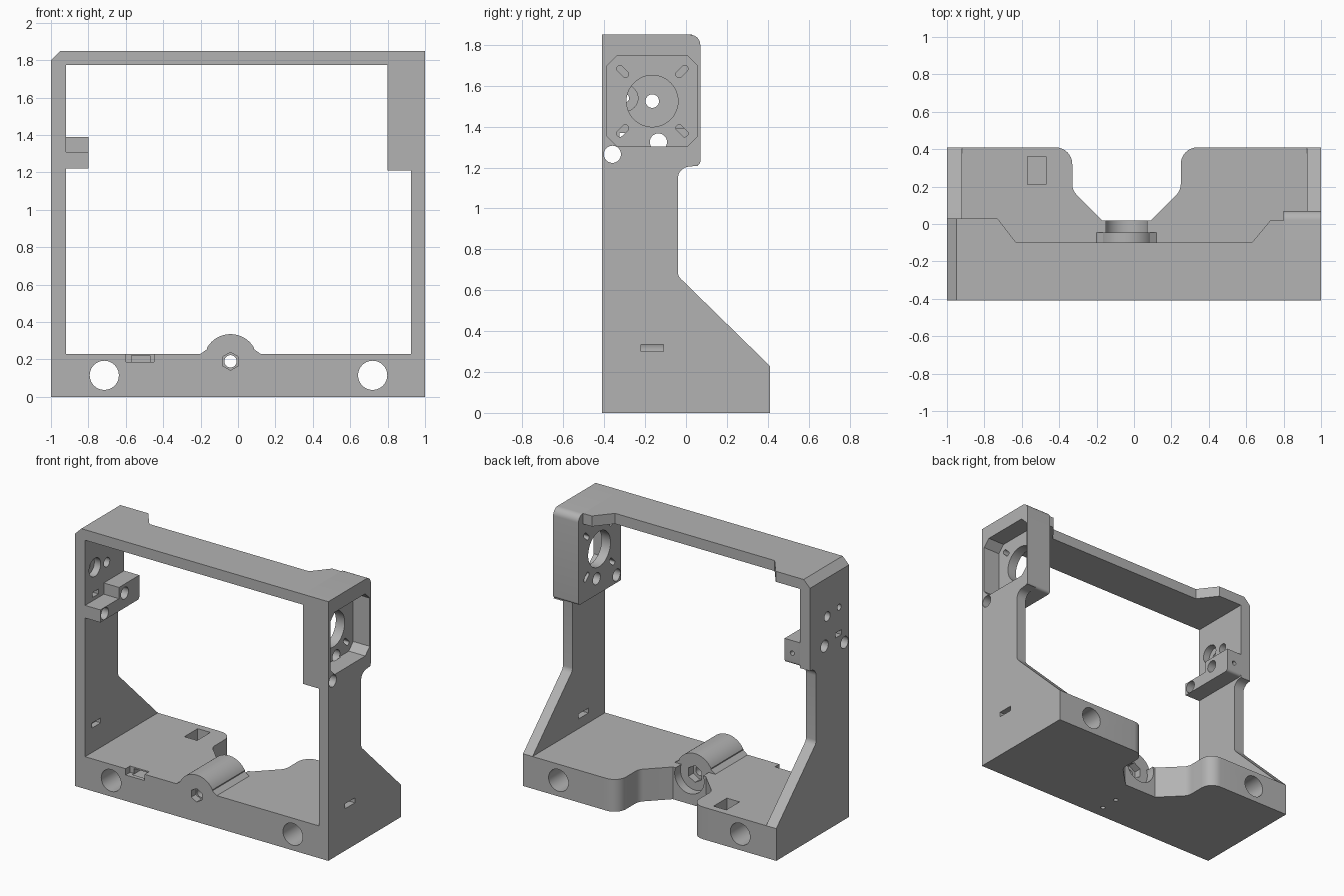
import bpy, bmesh, math
from mathutils import Vector

old = bpy.data.objects.get("Cube")
if old:
    bpy.data.objects.remove(old, do_unlink=True)

grey = bpy.data.materials.new("plain grey")
grey.use_nodes = True
COLOR = (0.45, 0.45, 0.45, 1)
grey.diffuse_color = COLOR
grey.node_tree.nodes["Principled BSDF"].inputs["Base Color"].default_value = COLOR


def rounded(points, steps=8):
    """Outline from (a, b) or (a, b, radius) corners."""
    out = []
    for i, p in enumerate(points):
        c = Vector(p[:2])
        if len(p) < 3:
            out.append(c)
            continue
        u = (Vector(points[i - 1][:2]) - c).normalized()
        v = (Vector(points[(i + 1) % len(points)][:2]) - c).normalized()
        half = u.angle(v) / 2
        centre = c + (u + v).normalized() * p[2] / math.sin(half)
        start = c + u * p[2] / math.tan(half) - centre
        end = c + v * p[2] / math.tan(half) - centre
        sweep = start.angle(end)
        for k in range(steps + 1):
            t = k / steps
            out.append(centre + (start * math.sin((1 - t) * sweep)
                                 + end * math.sin(t * sweep)) / math.sin(sweep))
    return out


def prism(name, outline, axis, lo, hi):
    """Extrude an outline along one axis."""
    place = {"x": lambda a, b, t: (t, a, b),
             "y": lambda a, b, t: (a, t, b),
             "z": lambda a, b, t: (a, b, t)}[axis]
    bm = bmesh.new()
    rings = [[bm.verts.new(place(p[0], p[1], t)) for p in outline] for t in (lo, hi)]
    n = len(outline)
    for ring in rings:
        bm.faces.new(ring)
    for i in range(n):
        j = (i + 1) % n
        bm.faces.new((rings[0][i], rings[0][j], rings[1][j], rings[1][i]))
    bmesh.ops.recalc_face_normals(bm, faces=bm.faces)
    mesh = bpy.data.meshes.new(name)
    bm.to_mesh(mesh)
    bm.free()
    mesh.materials.append(grey)
    obj = bpy.data.objects.new(name, mesh)
    bpy.context.collection.objects.link(obj)
    return obj


def circle(a, b, r, n=40, turn=0.0):
    return [(a + r * math.cos(turn + k * math.tau / n),
             b + r * math.sin(turn + k * math.tau / n)) for k in range(n)]


def rect(a0, a1, b0, b1):
    return [(a0, b0), (a1, b0), (a1, b1), (a0, b1)]


def slot(a, b, angle, length=0.07, width=0.032):
    d = Vector((math.cos(angle), math.sin(angle)))
    s = Vector((-d.y, d.x)) * width / 2
    d = d * length / 2
    c, r = Vector((a, b)), width * 0.45
    return rounded([(*q, r) for q in (c - d - s, c + d - s, c + d + s, c - d + s)], 5)


def cut(obj, outline, axis, lo, hi):
    tool = prism("cutter", outline, axis, lo, hi)
    tool.hide_render = True
    mod = obj.modifiers.new("cut", "BOOLEAN")
    mod.operation, mod.solver, mod.object = "DIFFERENCE", "EXACT", tool
    bpy.context.view_layer.objects.active = obj
    bpy.ops.object.modifier_apply(modifier=mod.name)
    bpy.data.objects.remove(tool, do_unlink=True)


FRONT, BACK, MID = -0.41, 0.41, -0.04
IN_R, IN_L = -0.92, 0.925
FLOOR, TOP, BEAM = 0.23, 1.85, 1.775

# Base with a waisted recess at the back
base = prism("base", rounded([
    (IN_R, FRONT), (IN_L, FRONT), (IN_L, BACK), (0.25, BACK, 0.09),
    (0.25, 0.18, 0.08), (0.09, 0.02), (-0.17, 0.02), (-0.33, 0.18, 0.08),
    (-0.33, BACK, 0.09), (IN_R, BACK)]), "z", 0, FLOOR)
for x in (-0.715, 0.72):
    cut(base, circle(x, 0.115, 0.078), "y", -1, 1)
# Rod boss, its nut seats and the open rear seat
BORE = (MID, 0.19)
boss = prism("rod_boss", rounded([
    (-0.2, FLOOR), (-0.165, 0.255)]) + [
    (MID + 0.145 * math.cos(a), 0.19 + 0.145 * math.sin(a))
    for a in (math.radians(150 - 5 * k) for k in range(25))] + [
    (0.085, 0.255), (0.12, FLOOR)], "y", FRONT, -0.045)
cut(base, circle(*BORE, 0.116), "y", -0.045, 0.2)
for part in (base, boss):
    cut(part, circle(*BORE, 0.033), "y", -1, 1)
    cut(part, circle(*BORE, 0.048, 6, math.pi / 6), "y", -1, -0.36)
    cut(part, circle(*BORE, 0.06, 6, math.pi / 6), "y", -0.1, 0.2)
# Tie openings and screw holes in the base
cut(base, rect(-0.6, -0.45, 0.185, 0.3), "y", -1, -0.36)
cut(base, rect(-0.57, -0.47, 0.18, 0.22), "y", -0.38, -0.26)
cut(base, rect(-0.57, -0.47, 0.21, 0.36), "z", 0.15, 0.4)
for y in (-0.316, -0.18):
    cut(base, circle(0.01, y, 0.016, 20), "z", -0.1, 0.1)


def wall(name, x0, x1, head_y, top):
    head = [(head_y, 1.21), (head_y, top)] if top > 1.3 else [(head_y, 1.21)]
    return prism(name, rounded([
        (FRONT, 0), (BACK, 0), (BACK, FLOOR), (MID, 0.67, 0.05),
        (MID, 1.2, 0.06)] + head + [(FRONT, top)]), "x", x0, x1)


# Side walls
left_wall = wall("left_wall", IN_L, 1, 0.07, 1.21)
right_wall = wall("right_wall", -1, IN_R, 0.03, BEAM)
cut(left_wall, rect(-0.22, -0.11, 0.30, 0.335), "x", 0, 2)
cut(right_wall, rect(-0.335, -0.235, 0.405, 0.44), "x", -0.96, 0)

# Top beam with a chamfered outer corner
beam = prism("top_beam", [
    (-1, FRONT), (0.8, FRONT), (0.8, 0.02), (0.73, 0.02), (0.63, -0.1),
    (-0.63, -0.1), (-0.73, 0.03), (-1, 0.03)], "z", BEAM, TOP)
cut(beam, [(-1.05, 1.75), (-0.9, 1.9), (-1.05, 1.9)], "y", -1, 1)

# Motor mount block with an octagonal pocket
MY, MZ = -0.165, 1.525
mount = prism("motor_mount", rounded([
    (FRONT, 1.21), (0.07, 1.21, 0.02), (0.07, TOP, 0.05), (FRONT, TOP)]), "x", 0.8, 1)
h, c = 0.222, 0.05
octagon = [(MY + sy * a, MZ + sz * b) for sy, sz, pair in (
    (1, 1, ((h, h - c), (h - c, h))), (-1, 1, ((h - c, h), (h, h - c))),
    (-1, -1, ((h, h - c), (h - c, h))), (1, -1, ((h - c, h), (h, h - c))))
    for a, b in pair]
cut(mount, octagon, "x", 0.87, 1.2)
cut(mount, circle(MY, MZ, 0.126, 48), "x", 0.5, 1.2)
for sy in (-1, 1):
    for sz in (-1, 1):
        cut(mount, slot(MY + sy * 0.145, MZ + sz * 0.145, sy * sz * math.pi / 4),
            "x", 0.5, 1.2)

# Idler bracket on the right wall
bracket = prism("rod_bracket", rounded([
    (FRONT, 1.22), (0.03, 1.22, 0.02), (0.03, 1.39), (-0.2, 1.39),
    (-0.2, 1.31), (FRONT, 1.31)]), "x", IN_R, -0.8)
cut(bracket, circle(-0.86, 1.3, 0.016, 20), "y", -0.06, 0.2)

# Guide rod holes lined up across both sides
for part in (bracket, right_wall):
    cut(part, circle(-0.36, 1.265, 0.042), "x", -2, 0)
    cut(part, circle(-0.135, 1.325, 0.042), "x", -2, 0)
cut(mount, circle(-0.36, 1.265, 0.042), "x", 0.5, 2)
cut(mount, circle(-0.135, 1.325, 0.042), "x", 0.5, 0.88)

# Idler shaft holes in the right wall
cut(right_wall, circle(MY, MZ, 0.033), "x", -2, 0)
cut(right_wall, circle(-0.30, 1.54, 0.065), "x", -0.97, 0)
cut(right_wall, circle(-0.30, 1.54, 0.022, 24), "x", -2, 0)
cut(right_wall, rect(-0.325, -0.26, 1.335, 1.37), "x", -2, 0)

# Smooth the round surfaces and keep edges crisp
parts = (base, boss, left_wall, right_wall, beam, mount, bracket)
bpy.ops.object.select_all(action="DESELECT")
for part in parts:
    part.select_set(True)
bpy.context.view_layer.objects.active = base
bpy.ops.object.shade_smooth_by_angle(angle=math.radians(25))
